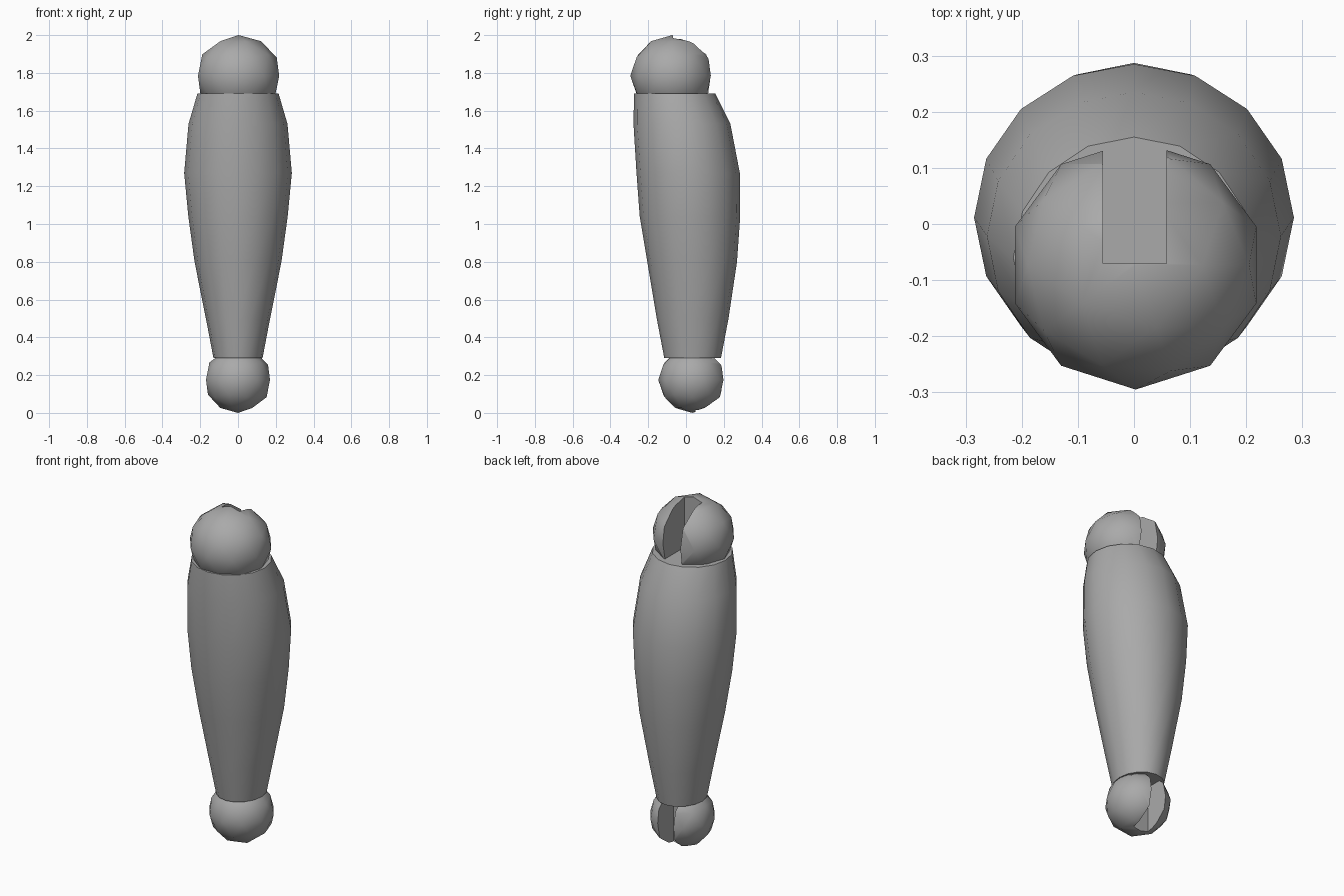
import bpy, bmesh, math
from mathutils import Matrix, Vector

cube = bpy.data.objects.get("Cube")
if cube:
    bpy.data.objects.remove(cube, do_unlink=True)

grey = bpy.data.materials.new("plain grey")
grey.use_nodes = True
tone = (0.4, 0.4, 0.4, 1)
grey.diffuse_color = tone
grey.node_tree.nodes["Principled BSDF"].inputs["Base Color"].default_value = tone


def add_object(name, bm):
    mesh = bpy.data.meshes.new(name)
    bmesh.ops.recalc_face_normals(bm, faces=bm.faces)
    bm.to_mesh(mesh)
    bm.free()
    mesh.materials.append(grey)
    obj = bpy.data.objects.new(name, mesh)
    bpy.context.collection.objects.link(obj)
    return obj


def smooth(obj, degrees):
    bpy.ops.object.select_all(action="DESELECT")
    obj.select_set(True)
    bpy.context.view_layer.objects.active = obj
    bpy.ops.object.shade_smooth_by_angle(angle=math.radians(degrees))


def slotted_ball(name, centre, radii, low, high):
    """Faceted joint ball with a box-shaped slot cut between two corners."""
    bm = bmesh.new()
    bmesh.ops.create_icosphere(bm, subdivisions=2, radius=1)
    bmesh.ops.transform(bm, verts=bm.verts, matrix=Matrix.LocRotScale(
        Vector(centre), None, Vector(radii)))
    ball = add_object(name, bm)
    smooth(ball, 25)

    low, high = Vector(low), Vector(high)
    bm = bmesh.new()
    bmesh.ops.create_cube(bm, size=1)
    bmesh.ops.transform(bm, verts=bm.verts, matrix=Matrix.LocRotScale(
        (low + high) / 2, None, high - low))
    cutter = add_object(name + "_slot_cutter", bm)
    cutter.hide_render = True
    cutter.hide_viewport = True
    cutter.display_type = "WIRE"

    cut = ball.modifiers.new("slot", "BOOLEAN")
    cut.operation = "DIFFERENCE"
    cut.solver = "EXACT"
    cut.object = cutter

    # Bake the cut and drop the helper
    bpy.context.view_layer.update()
    graph = bpy.context.evaluated_depsgraph_get()
    baked = bpy.data.meshes.new_from_object(ball.evaluated_get(graph))
    ball.modifiers.clear()
    ball.data = baked
    bpy.data.objects.remove(cutter, do_unlink=True)
    smooth(ball, 25)


# Calf: stacked oval rings of (height, half width, front, back)
rings = [
    (0.29, 0.13, -0.115, 0.185),
    (0.50, 0.17, -0.155, 0.225),
    (0.80, 0.23, -0.205, 0.27),
    (1.04, 0.263, -0.245, 0.287),
    (1.27, 0.285, -0.262, 0.285),
    (1.53, 0.262, -0.278, 0.235),
    (1.69, 0.215, -0.275, 0.155),
]
SIDES = 16
bm = bmesh.new()
loops = []
for z, half, front, back in rings:
    mid, depth = (front + back) / 2, (back - front) / 2
    angles = [math.tau * i / SIDES for i in range(SIDES)]
    loops.append([bm.verts.new((half * math.cos(a), mid + depth * math.sin(a), z))
                  for a in angles])
for lower, upper in zip(loops, loops[1:]):
    for i in range(SIDES):
        j = (i + 1) % SIDES
        bm.faces.new((lower[i], lower[j], upper[j], upper[i]))
bm.faces.new(loops[0][::-1])
bm.faces.new(loops[-1])
smooth(add_object("shin", bm), 30)

# Joint balls, slotted at the back
slotted_ball("knee_ball", (0.003, -0.073, 1.785), (0.226, 0.222, 0.215),
             (-0.055, -0.07, 1.5), (0.058, 0.4, 2.2))
slotted_ball("ankle_ball", (0, 0.033, 0.175), (0.178, 0.18, 0.175),
             (-0.055, 0.05, -0.2), (0.045, 0.4, 0.4))
